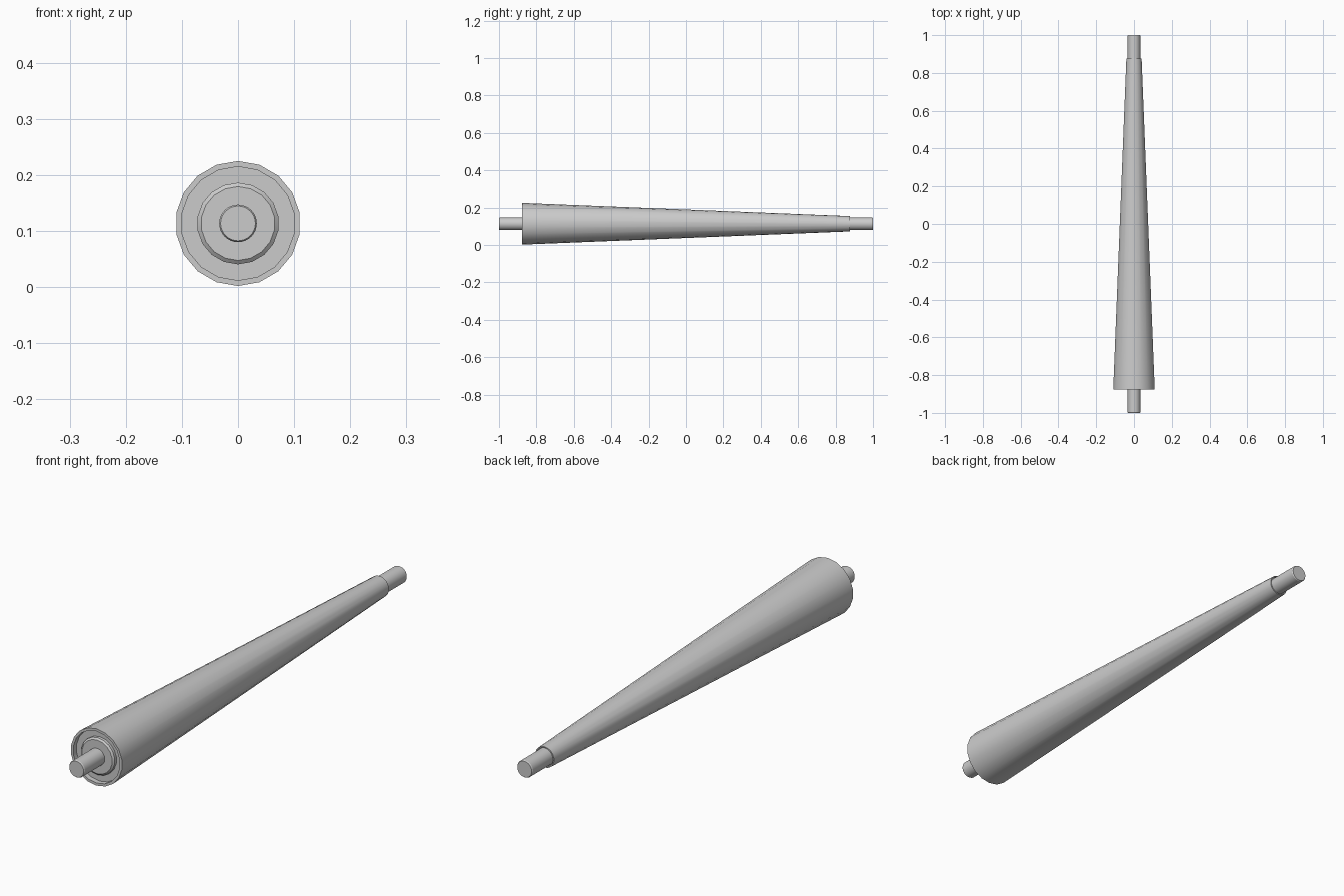
import bpy, bmesh, math

if "Cube" in bpy.data.objects:
    bpy.data.objects.remove(bpy.data.objects["Cube"])

CZ = 0.1135      # height of the roller axis
END = 0.876      # half length of the tapered tube


def lathe(name, profile, sides, closed=False):
    """Revolve (radius, y) points around the roller axis."""
    bm = bmesh.new()
    rings = []
    for r, y in profile:
        if r == 0:
            rings.append([bm.verts.new((0, y, 0))] * sides)
        else:
            rings.append([bm.verts.new((r * math.sin(a), y, r * math.cos(a)))
                          for a in (2 * math.pi * i / sides for i in range(sides))])
    pairs = list(zip(rings, rings[1:]))
    if closed:
        pairs.append((rings[-1], rings[0]))
    for a, b in pairs:
        for i in range(sides):
            j = (i + 1) % sides
            bm.faces.new(list(dict.fromkeys((a[i], a[j], b[j], b[i]))))
    bmesh.ops.recalc_face_normals(bm, faces=bm.faces)
    mesh = bpy.data.meshes.new(name)
    bm.to_mesh(mesh)
    bm.free()
    obj = bpy.data.objects.new(name, mesh)
    bpy.context.collection.objects.link(obj)
    obj.location.z = CZ
    bpy.ops.object.select_all(action='DESELECT')
    obj.select_set(True)
    bpy.context.view_layer.objects.active = obj
    bpy.ops.object.shade_smooth_by_angle(angle=math.radians(30))
    return obj


# Tapered outer tube with a thin rim and a recess at each end
lathe("tapered_tube", [
    (0, -END + 0.02), (0.1015, -END + 0.02), (0.1015, -END), (0.1115, -END),
    (0.041, END), (0.037, END), (0.037, END - 0.01), (0, END - 0.01)], 18)

# Bearing cap in the recess of the wide end
lathe("bearing_cap", [
    (0.033, -END + 0.02), (0.073, -END + 0.02), (0.073, -END + 0.009),
    (0.066, -END + 0.003), (0.033, -END + 0.003)], 18, closed=True)

# Axle running through the roller, with chamfered ends
lathe("axle", [
    (0, -1), (0.031, -1), (0.0335, -0.996),
    (0.0335, 0.996), (0.031, 1), (0, 1)], 32)
